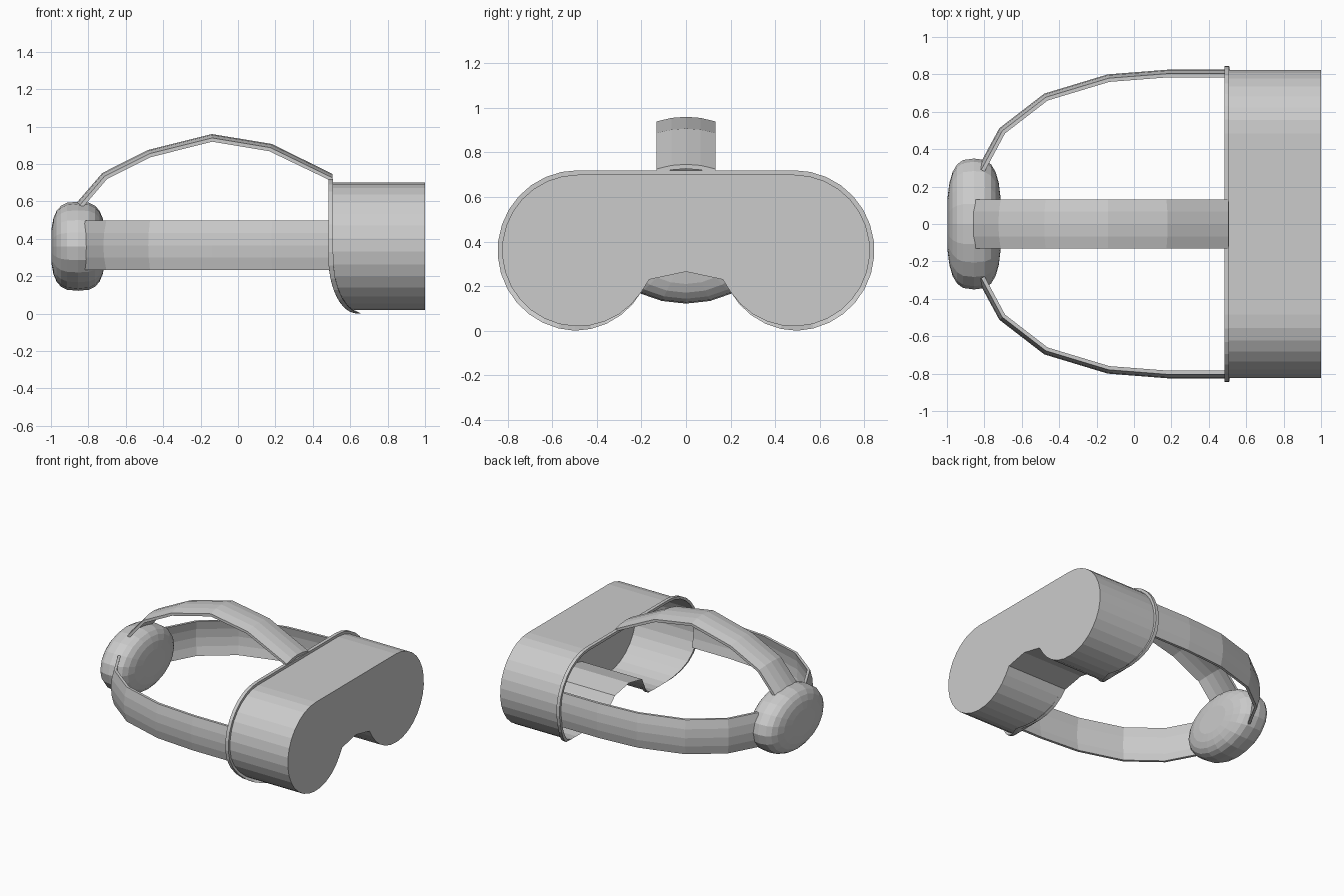
import bpy, bmesh, math
from mathutils import Vector

if "Cube" in bpy.data.objects:
    bpy.data.objects.remove(bpy.data.objects["Cube"])


def make(name, loops, close_loops=False, cap_first=False, cap_last=False):
    """Skin a series of closed vertex rings into one mesh object."""
    bm = bmesh.new()
    rings = [[bm.verts.new(p) for p in loop] for loop in loops]
    n = len(rings[0])
    pairs = list(zip(rings, rings[1:]))
    if close_loops:
        pairs.append((rings[-1], rings[0]))
    for a, b in pairs:
        for i in range(n):
            j = (i + 1) % n
            bm.faces.new((a[i], a[j], b[j], b[i]))
    if cap_first:
        bm.faces.new(rings[0])
    if cap_last:
        bm.faces.new(rings[-1])
    bmesh.ops.remove_doubles(bm, verts=bm.verts, dist=1e-5)
    bmesh.ops.recalc_face_normals(bm, faces=bm.faces)
    mesh = bpy.data.meshes.new(name)
    bm.to_mesh(mesh)
    bm.free()
    obj = bpy.data.objects.new(name, mesh)
    bpy.context.collection.objects.link(obj)
    return obj


CZ = 0.36


def outline(grow=0.0, steps=20):
    """Goggle outline in (y, z): flat top, round cheeks, nose notch."""
    half = [(0.0, CZ + 0.34 + grow)]
    for i in range(steps + 1):
        a = 90 - 237 * i / steps
        fade = 1 if a > -90 else max(0, (a + 147) / 57)
        r = 0.34 + grow * fade
        half.append((0.485 + r * math.cos(math.radians(a)),
                     CZ + r * math.sin(math.radians(a))))
    half += [(0.165, 0.23), (0.0, 0.265)]
    return half + [(-y, z) for y, z in half[-2:0:-1]]


def back_x(z):
    """Back edge of the goggles, curving forward below the cheeks."""
    t = min(1.0, max(0.0, (0.3 - z) / 0.3))
    return 0.495 + 0.155 * (1 - math.sqrt(1 - t * t))


# Visor: open at the back, closed by the flat front plate
shape = outline()
make("visor_shell", [[(1.0, y, z) for y, z in shape],
                     [(back_x(z), y, z) for y, z in shape]], cap_first=True)

# Raised rim around the open back edge
make("face_rim", [[(back_x(z) + dx, y, z) for y, z in outline(g)]
                  for g, dx in ((0, -0.012), (0.02, -0.012), (0.02, 0.014), (0, 0.014))],
     close_loops=True)

# Rounded oval pad at the back of the head
rings = []
for i in range(1, 12):
    a = math.pi * i / 12
    c, s = math.cos(a), math.sin(a)
    x = -0.855 + 0.145 * math.copysign(abs(c) ** (2 / 3), c)
    r = s ** (2 / 3)
    rings.append([(x, 0.35 * r * math.cos(t), CZ + 0.238 * r * math.sin(t))
                  for t in (math.tau * k / 20 for k in range(20))])
make("rear_pad", rings, cap_first=True, cap_last=True)


def strap(name, path, place, half_width=0.132, bow=0.021, thick=0.02):
    """Sweep a bowed strip along a flat path of outer crown points."""
    pts = [Vector(p) for p in path]
    loops = []
    for i, p in enumerate(pts):
        t = (pts[min(i + 1, len(pts) - 1)] - pts[max(i - 1, 0)]).normalized()
        n = Vector((t.y, -t.x)) if i else Vector((0, 1))
        across = [k / 2 for k in range(-2, 3)]
        section = [(u, bow * u * u) for u in across]
        section += [(u, bow * u * u + thick) for u in reversed(across)]
        loops.append([place(*(p - n * d), u * half_width) for u, d in section])
    return make(name, loops, cap_first=True, cap_last=True)


# Side straps, mirrored left and right
side_path = [(0.5, 0.825), (0.18, 0.825), (-0.14, 0.80),
             (-0.48, 0.697), (-0.72, 0.512), (-0.835, 0.30)]
for label, s in (("left", 1), ("right", -1)):
    strap(label + "_strap", side_path, lambda a, b, w: (a, s * b, 0.365 + w))

# Strap over the top of the head
top_path = [(0.505, 0.747), (0.18, 0.907), (-0.14, 0.96),
            (-0.48, 0.875), (-0.725, 0.752), (-0.865, 0.59)]
strap("top_strap", top_path, lambda a, b, w: (a, w, b))
